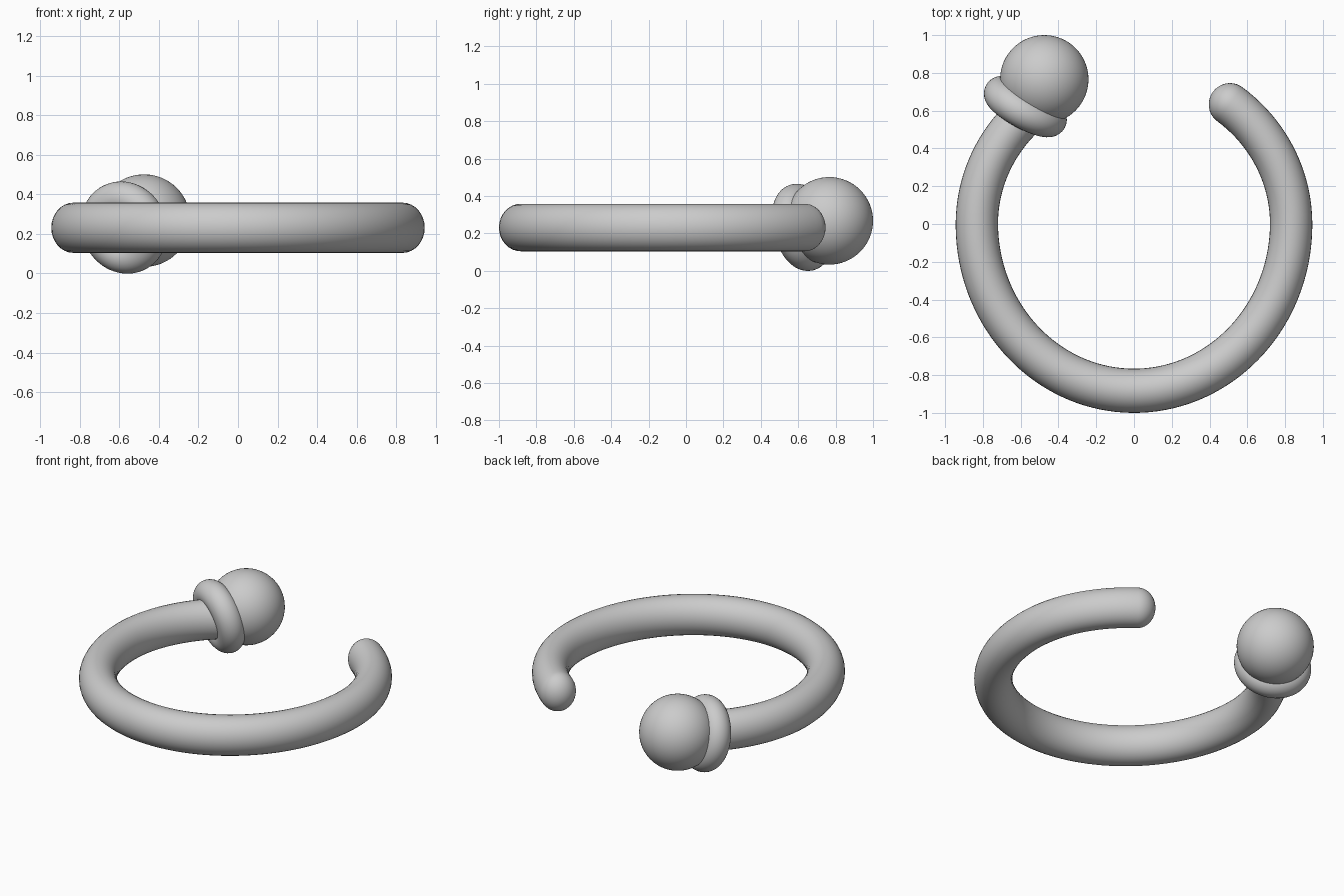
import bpy, bmesh, math
from mathutils import Vector

if "Cube" in bpy.data.objects:
    bpy.data.objects.remove(bpy.data.objects["Cube"])

Z0 = 0.231


def finish(obj, name):
    obj.name = name
    obj.data.name = name
    obj.data.shade_smooth()


def centre_line(a):
    # rounder below, slightly flattened towards the open end
    s = math.sin(a)
    return Vector((0.832 * math.cos(a), s * (0.80 if s > 0 else 0.883), Z0))


# Open ring: oval section swept round, with a domed free end
def swept_ring(a0, a1, steps=110, sides=32):
    stations = []
    for i in range(steps + 1):
        a = a0 + (a1 - a0) * i / steps
        p = centre_line(a)
        t = (centre_line(a + 0.001) - centre_line(a - 0.001)).normalized()
        width = 0.112 + 0.005 * max(0, -math.sin(a))
        stations.append((p, t, width, 0.127))
    p, t, w, h = stations[-1]
    for k in range(1, 10):
        b = k / 10 * math.pi / 2
        c = math.cos(b)
        stations.append((p + t * 0.11 * math.sin(b), t, w * c, h * c))
    bm = bmesh.new()
    prev = None
    for p, t, w, h in stations:
        side = t.cross(Vector((0, 0, 1)))
        ring = []
        for j in range(sides):
            b = 2 * math.pi * j / sides
            ring.append(bm.verts.new(p + side * w * math.cos(b) + Vector((0, 0, h * math.sin(b)))))
        if prev:
            for j in range(sides):
                n = (j + 1) % sides
                bm.faces.new((prev[j], prev[n], ring[n], ring[j]))
        else:
            bm.faces.new(ring)
        prev = ring
    tip = bm.verts.new(p + t * (0.11 * (1 - math.sin(0.45 * math.pi))))
    for j in range(sides):
        bm.faces.new((prev[j], prev[(j + 1) % sides], tip))
    bmesh.ops.recalc_face_normals(bm, faces=bm.faces)
    me = bpy.data.meshes.new("ring")
    bm.to_mesh(me)
    bm.free()
    obj = bpy.data.objects.new("ring", me)
    bpy.context.collection.objects.link(obj)
    return obj


finish(swept_ring(math.radians(-233), math.radians(52.5)), "open_ring")

# Collar, leaning slightly against the ball
bpy.ops.mesh.primitive_torus_add(major_radius=0.152, minor_radius=0.085,
                                 major_segments=64, minor_segments=28,
                                 location=(-0.575, 0.622, 0.232))
collar = bpy.context.object
collar.rotation_euler = Vector((0.46, 0.85, 0.22)).to_track_quat('Z', 'Y').to_euler()
finish(collar, "collar")

# Ball end
bpy.ops.mesh.primitive_uv_sphere_add(segments=64, ring_count=32, radius=0.234,
                                     location=(-0.475, 0.766, 0.267))
finish(bpy.context.object, "ball_end")
